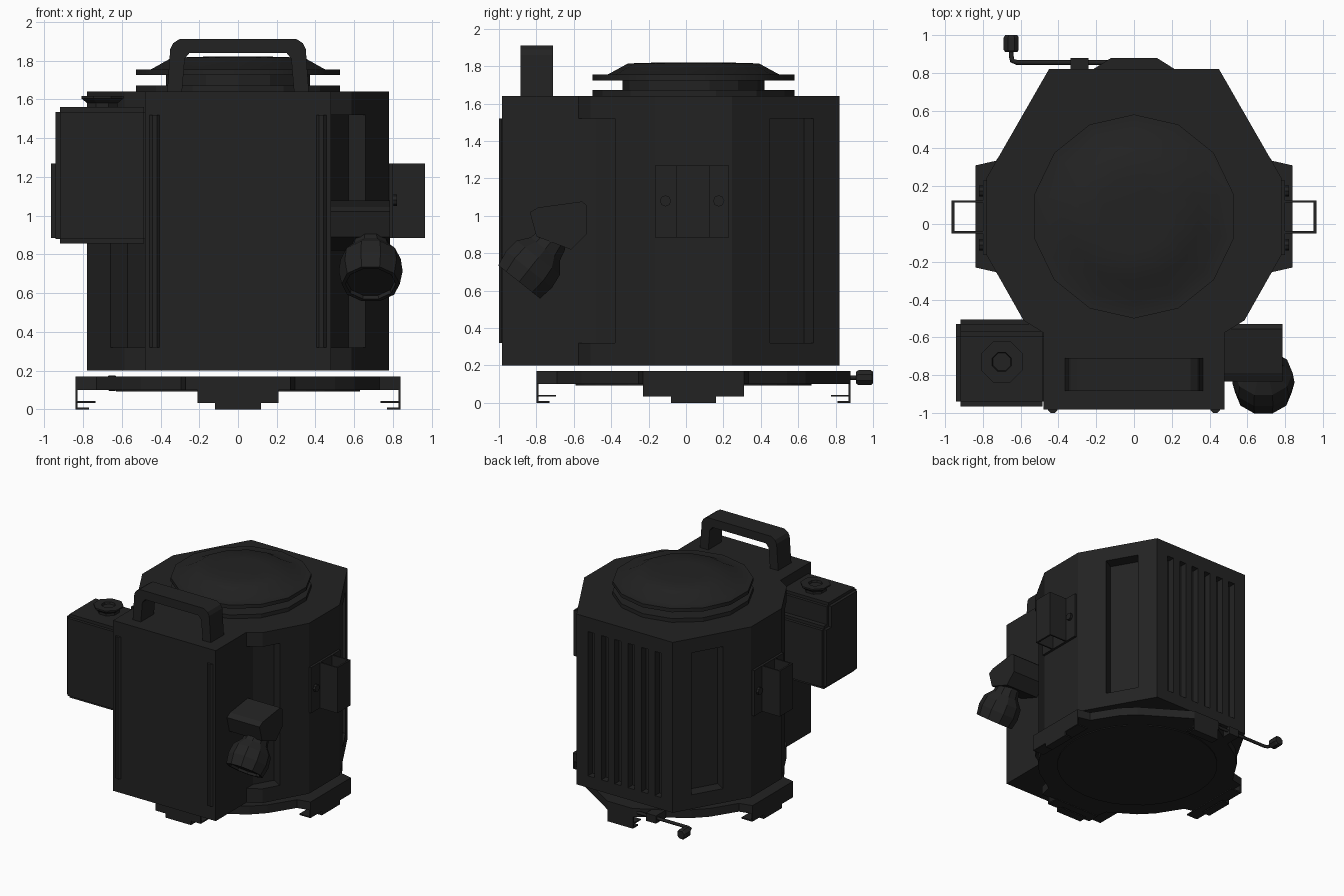
import bpy, bmesh, math
from mathutils import Matrix, Vector

cube = bpy.data.objects.get("Cube")
if cube:
    bpy.data.objects.remove(cube, do_unlink=True)

black = bpy.data.materials.new("matte_black")
black.use_nodes = True
colour = (0.0165, 0.0165, 0.0165, 1)
black.diffuse_color = colour
shader = next(n for n in black.node_tree.nodes if n.type == 'BSDF_PRINCIPLED')
shader.inputs["Base Color"].default_value = colour
shader.inputs["Roughness"].default_value = 0.7

CY = 0.04  # y of the lamp axis


def finish(name, bm):
    bmesh.ops.recalc_face_normals(bm, faces=bm.faces[:])
    mesh = bpy.data.meshes.new(name)
    bm.to_mesh(mesh)
    bm.free()
    mesh.materials.append(black)
    ob = bpy.data.objects.new(name, mesh)
    bpy.context.scene.collection.objects.link(ob)
    return ob


def add_box(bm, x, y, z):
    """Box from (min, max) pairs."""
    m = Matrix.Translation([sum(r) / 2 for r in (x, y, z)])
    m = m @ Matrix.Diagonal([abs(r[1] - r[0]) for r in (x, y, z)] + [1])
    return bmesh.ops.create_cube(bm, size=1, matrix=m)["verts"]


def boxes(name, *specs, bevel=0):
    bm = bmesh.new()
    for s in specs:
        add_box(bm, *s)
    if bevel:
        bmesh.ops.bevel(bm, geom=bm.edges[:], offset=bevel, segments=2, affect='EDGES')
    return finish(name, bm)


def prism(name, pts, axis, a, b):
    """Extrude a 2D outline along an axis from a to b."""
    place = {'x': lambda p, t: (t, *p), 'y': lambda p, t: (p[0], t, p[1]),
             'z': lambda p, t: (*p, t)}[axis]
    bm = bmesh.new()
    lo, hi = [[bm.verts.new(place(p, t)) for p in pts] for t in (a, b)]
    n = len(pts)
    bm.faces.new(lo)
    bm.faces.new(hi)
    for i in range(n):
        bm.faces.new((lo[i], lo[(i + 1) % n], hi[(i + 1) % n], hi[i]))
    return finish(name, bm)


def lathe(name, profile, sides, origin, direction=(0, 0, 1), turn=0.0):
    """Closed solid of revolution from (radius, height) points."""
    bm = bmesh.new()
    rings = []
    for r, h in profile:
        angles = [turn + math.tau * i / sides for i in range(sides)]
        rings.append([bm.verts.new((r * math.cos(t), r * math.sin(t), h)) for t in angles])
    for lo, hi in zip(rings, rings[1:]):
        for i in range(sides):
            j = (i + 1) % sides
            bm.faces.new((lo[i], lo[j], hi[j], hi[i]))
    bm.faces.new(rings[0])
    bm.faces.new(rings[-1])
    rot = Vector(direction).to_track_quat('Z', 'Y').to_matrix().to_4x4()
    bm.transform(Matrix.Translation(origin) @ rot)
    return finish(name, bm)


def mirrored(pts):
    return pts + [(-x, y) for x, y in reversed(pts)]


# Lamp housing with recessed corner windows and rear cooling slots
housing = prism("housing", mirrored([(0.45, 0.82), (0.78, 0.245), (0.78, -0.165),
                                     (0.585, -0.51), (0.48, -0.575)]), 'z', 0.2, 1.64)
bm = bmesh.new()
for side in (1, -1):
    for x, y, turn, width in ((0.595, 0.565, 30, 0.266), (0.556, -0.553, -30, 0.4)):
        verts = add_box(bm, (-0.1, 0.1), (-width / 2, width / 2), (0.32, 1.52))
        bmesh.ops.transform(bm, verts=verts, matrix=Matrix.Translation((side * x, y, 0))
                            @ Matrix.Rotation(math.radians(side * turn), 4, 'Z'))
for i in range(6):
    x = (i - 2.5) * 0.125
    add_box(bm, (x - 0.03, x + 0.03), (0.76, 0.9), (0.3, 1.52))
cutter = finish("recess_cutter", bm)
cutter.hide_render = True
cut = housing.modifiers.new("recesses", 'BOOLEAN')
cut.operation, cut.solver, cut.object = 'DIFFERENCE', 'EXACT', cutter
bpy.context.view_layer.objects.active = housing
bpy.ops.object.modifier_apply(modifier=cut.name)
bpy.data.objects.remove(cutter, do_unlink=True)

# Front compartment with two half-round trim bars
boxes("front_compartment", ((-0.48, 0.48), (-0.983, -0.45), (0.2, 1.64)))
for side, label in ((1, "left"), (-1, "right")):
    lathe(label + "_front_trim", [(0.028, 0.32), (0.028, 1.52)], 8,
          (side * 0.43, -0.975, 0), turn=math.pi / 8)

# Carrying handle
arch = [(0.366, 1.63), (0.35, 1.86), (0.335, 1.89), (0.3, 1.912)]
inner = [(0.29, 1.63), (0.275, 1.81), (0.25, 1.84)]
prism("handle", arch + [(-x, z) for x, z in reversed(arch)]
      + [(-x, z) for x, z in inner] + inner[::-1], 'y', -0.885, -0.71)

# Top cap: two flanges, neck and shallow dome
lathe("cap_base_flange", [(0.54, 1.64), (0.54, 1.672)], 14, (0, CY, 0), turn=math.pi / 2)
lathe("cap_neck", [(0.38, 1.66), (0.38, 1.735)], 14, (0, CY, 0), turn=math.pi / 2)
dome = lathe("cap_dome", [(0.54, 1.725), (0.54, 1.755), (0.46, 1.755), (0.35, 1.815),
                          (0.18, 1.82)], 14, (0, CY, 0), turn=math.pi / 2)
bpy.ops.object.select_all(action='DESELECT')
dome.select_set(True)
bpy.context.view_layer.objects.active = dome
bpy.ops.object.shade_smooth_by_angle(angle=math.radians(30))

# Control box on the right side with its dial
boxes("control_box", ((-0.943, -0.46), (-0.965, -0.505), (0.855, 1.385)), bevel=0.025)
boxes("control_box_top", ((-0.943, -0.46), (-0.965, -0.57), (1.3, 1.56)), bevel=0.025)
lathe("box_dial", [(0.085, 1.55), (0.085, 1.58), (0.118, 1.605), (0.118, 1.617), (0.055, 1.617),
                   (0.05, 1.6)], 8, (-0.7, -0.73, 0), turn=math.pi / 8)

# Adjustment knob on its angled bracket
prism("knob_bracket", [(-0.835, 1.02), (-0.79, 1.045), (-0.555, 1.077), (-0.53, 1.055),
                       (-0.53, 0.905), (-0.615, 0.82), (-0.8, 0.89)], 'x', 0.46, 0.785)
lathe("adjustment_knob", [(0.06, -0.05), (0.09, 0.0), (0.105, 0.06), (0.155, 0.12),
                          (0.165, 0.2), (0.15, 0.285), (0.13, 0.285), (0.125, 0.265)],
      10, (0.685, -0.715, 0.87), (0, -0.62, -0.78))

# Side yoke mounts: open channel, flange and two screws
for side, label in ((1, "left"), (-1, "right")):
    def sx(a, b):
        return tuple(sorted((side * a, side * b)))
    z = (0.885, 1.27)
    boxes(label + "_yoke_mount",
          (sx(0.77, 0.8), (-0.165, 0.23), z),
          (sx(0.95, 0.965), (-0.05, 0.125), z),
          (sx(0.79, 0.955), (-0.05, -0.038), z),
          (sx(0.79, 0.955), (0.113, 0.125), z))
    for i, y in enumerate((-0.11, 0.175)):
        lathe(f"{label}_mount_screw_{i + 1}", [(0.03, 0), (0.03, 0.025)], 8,
              (side * 0.795, y, 1.08), (side, 0, 0))

# Accessory frame below the housing: tabbed plate and disc
quarter = [(0.84, 0.27), (0.73, 0.295), (0.6, 0.5), (0.5, 0.6), (0.295, 0.73), (0.27, 0.84)]
right_half = [(x, -y) for x, y in reversed(quarter)] + quarter
outline = [(x, y + CY) for x, y in mirrored(right_half)]
for v, p in enumerate(outline):
    # the rear tab is narrower than the other three
    if p[1] > 0.8:
        outline[v] = (math.copysign(0.12, p[0]), p[1])
prism("frame_plate", outline, 'z', 0.1, 0.17)
lathe("frame_disc", [(0.63, 0.093), (0.63, 0.12)], 32, (0, CY, 0))

# Hooked clips on the four edges of the frame
for label, turn in (("left", 0), ("back", 90), ("right", 180), ("front", 270)):
    half = 0.12 if label == "back" else 0.21 if label == "front" else 0.27
    clip = boxes(label + "_frame_clip",
                 ((0.828, 0.84), (-half, half), (0.035, 0.17)),
                 ((0.735, 0.835), (-half, half), (0.033, 0.043)),
                 ((0.828, 0.84), (-0.12, 0.12), (0.0, 0.05)),
                 ((0.77, 0.835), (-0.12, 0.12), (0.0, 0.01)))
    clip.data.transform(Matrix.Translation((0, CY, 0))
                        @ Matrix.Rotation(math.radians(turn), 4, 'Z'))

# Rear latch: bent rod, guide block and end knob
boxes("latch_guide", ((-0.335, -0.24), (0.74, 0.88), (0.1, 0.165)))
curve = bpy.data.curves.new("latch_rod", 'CURVE')
curve.dimensions, curve.bevel_depth, curve.bevel_resolution = '3D', 0.013, 1
curve.use_fill_caps = True
path = [(-0.1, 0.855), (-0.62, 0.855), (-0.645, 0.865), (-0.65, 0.89), (-0.65, 0.93)]
line = curve.splines.new('POLY')
line.points.add(len(path) - 1)
for point, (x, y) in zip(line.points, path):
    point.co = (x, y, 0.135, 1)
curve.materials.append(black)
bpy.context.scene.collection.objects.link(bpy.data.objects.new("latch_rod", curve))
lathe("latch_knob", [(0.034, 0), (0.043, 0.012), (0.043, 0.078), (0.034, 0.09)], 8,
      (-0.65, 0.91, 0.135), (0, 1, 0), turn=math.pi / 8)
